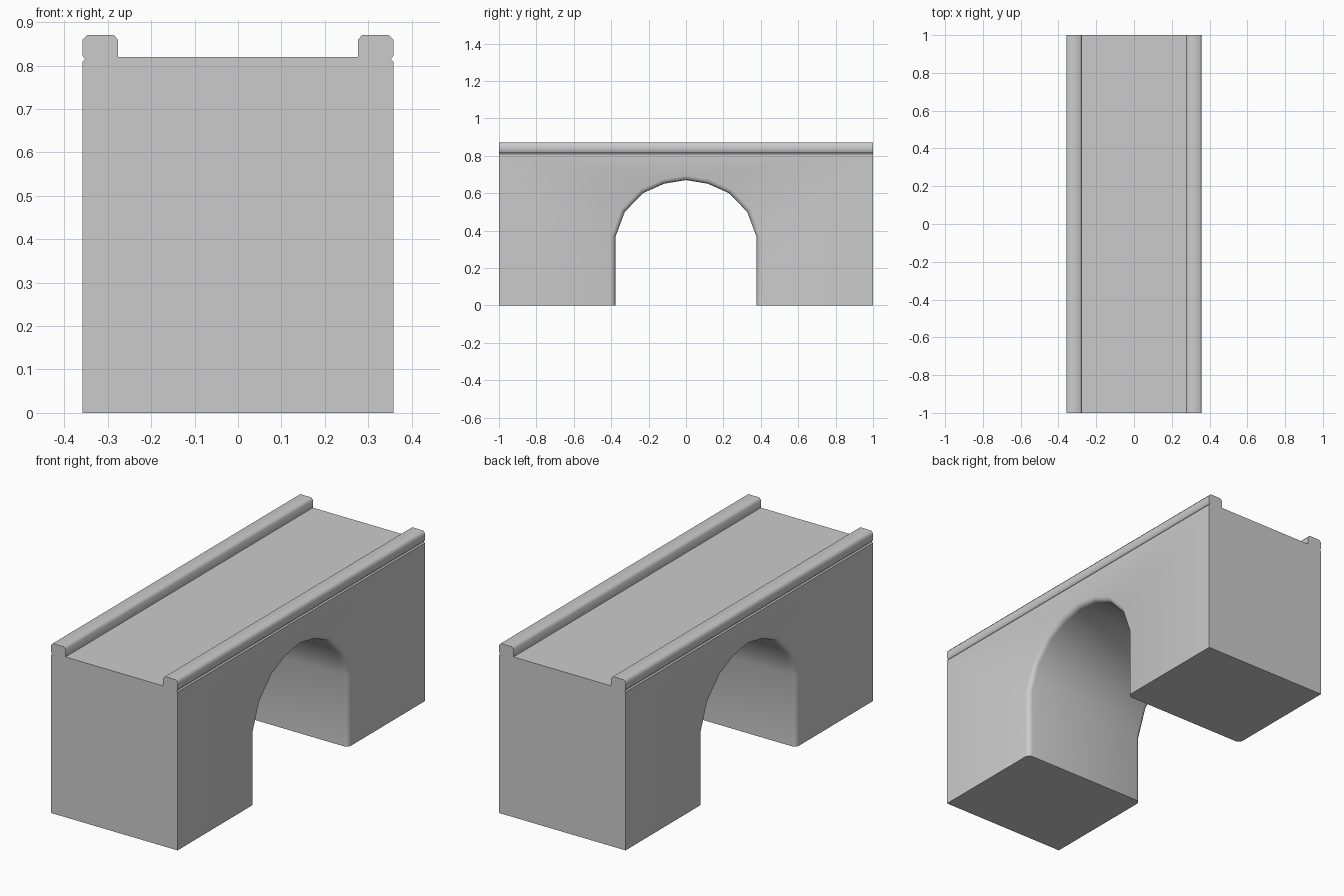
import bpy, bmesh, math
from mathutils import Vector

if "Cube" in bpy.data.objects:
    bpy.data.objects.remove(bpy.data.objects["Cube"])

HALF_W, HALF_L, DECK = 0.358, 1.0, 0.82


def extrude_profile(points, offset):
    """Return a bmesh solid made by sweeping a closed outline along offset."""
    bm = bmesh.new()
    face = bm.faces.new([bm.verts.new(p) for p in points])
    ret = bmesh.ops.extrude_face_region(bm, geom=[face], use_keep_orig=True)
    verts = [v for v in ret["geom"] if isinstance(v, bmesh.types.BMVert)]
    bmesh.ops.translate(bm, verts=verts, vec=Vector(offset))
    bmesh.ops.recalc_face_normals(bm, faces=bm.faces)
    return bm


def finish(bm, name, angle):
    bmesh.ops.recalc_face_normals(bm, faces=bm.faces)
    mesh = bpy.data.meshes.new(name)
    bm.to_mesh(mesh)
    bm.free()
    obj = bpy.data.objects.new(name, mesh)
    bpy.context.collection.objects.link(obj)
    bpy.ops.object.select_all(action='DESELECT')
    obj.select_set(True)
    bpy.context.view_layer.objects.active = obj
    bpy.ops.object.shade_smooth_by_angle(angle=math.radians(angle))
    return obj


# Bridge body: side outline with a faceted arch opening
half_arch = [(0.378, 0), (0.378, 0.365), (0.327, 0.50), (0.23, 0.60), (0.118, 0.65)]
arch = [(-y, z) for y, z in half_arch] + [(0, 0.67)] + half_arch[::-1]
outline = [(-HALF_L, 0)] + arch + [(HALF_L, 0), (HALF_L, DECK), (-HALF_L, DECK)]
body = extrude_profile([(-HALF_W, y, z) for y, z in outline], (2 * HALF_W, 0, 0))


def side_edges(test):
    """Edges lying in a side wall whose two ends pass the test."""
    return [e for e in body.edges
            if abs(e.verts[0].co.x - e.verts[1].co.x) < 1e-5
            and all(test(v.co) for v in e.verts)
            and not all(v.co.z < 1e-5 for v in e.verts)]


# Rounded arch rim, then a small chamfer under the rails
bmesh.ops.bevel(body, geom=side_edges(lambda c: abs(c.y) < 0.5), offset=0.025,
                offset_type='OFFSET', segments=3, profile=0.5, affect='EDGES')
bmesh.ops.bevel(body, geom=side_edges(lambda c: c.z > DECK - 1e-4), offset=0.011,
                offset_type='OFFSET', segments=1, affect='EDGES')
finish(body, "bridge_body", 40)

# Chamfered kerb rails along both edges of the deck
rail = [(0.276, 0.812), (0.349, 0.812), (HALF_W, 0.822), (HALF_W, 0.859),
        (0.348, 0.87), (0.286, 0.87), (0.276, 0.859)]
for side, name in ((-1, "left_rail"), (1, "right_rail")):
    bm = extrude_profile([(side * x, -HALF_L, z) for x, z in rail], (0, 2 * HALF_L, 0))
    finish(bm, name, 60)
